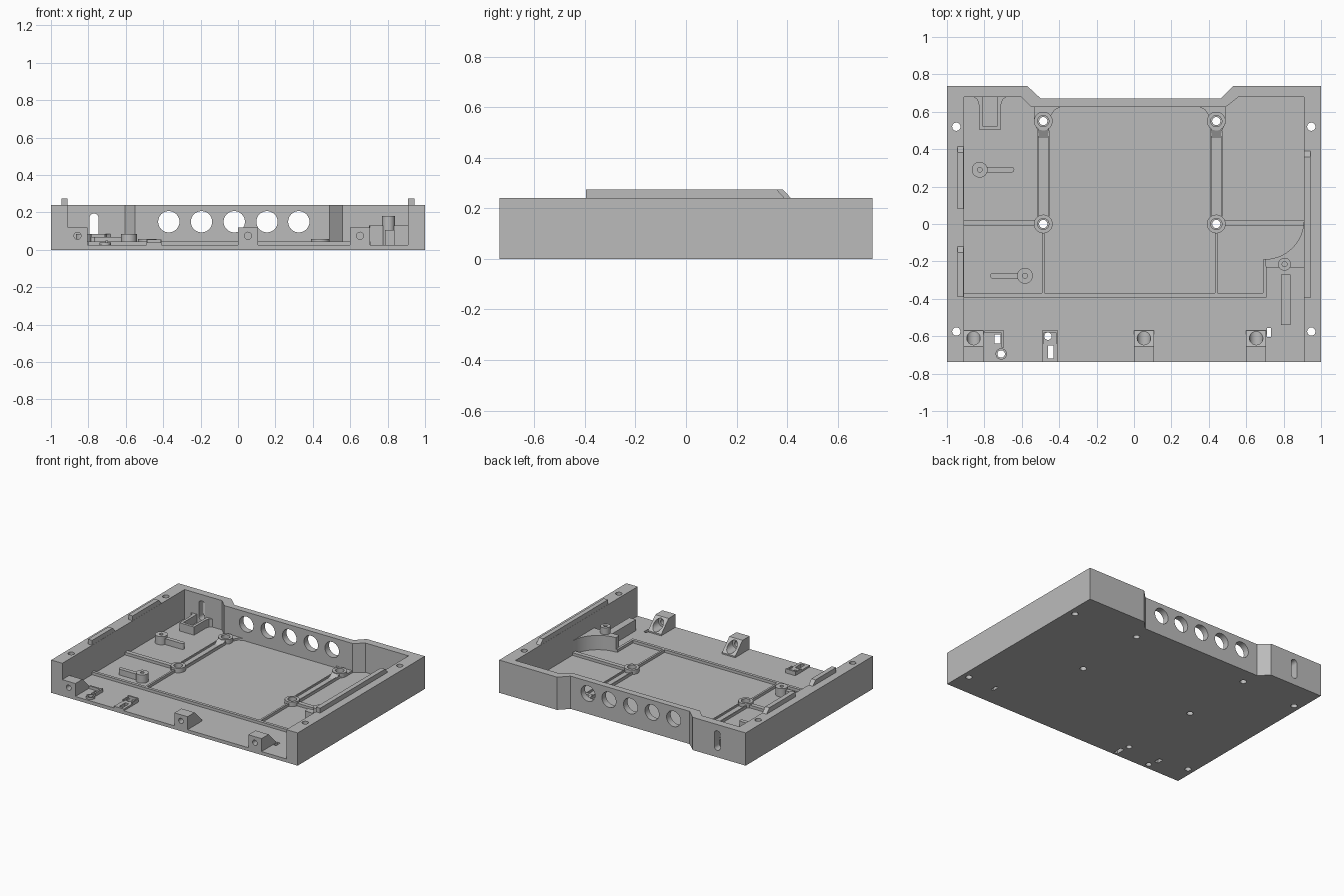
import bpy
import bmesh
import math

if "Cube" in bpy.data.objects:
    bpy.data.objects.remove(bpy.data.objects["Cube"], do_unlink=True)

grey = bpy.data.materials.new("plain grey")
grey.use_nodes = True
grey.diffuse_color = (0.5, 0.5, 0.5, 1)
grey.node_tree.nodes["Principled BSDF"].inputs["Base Color"].default_value = (0.5, 0.5, 0.5, 1)

PLACE = {"z": lambda a, b, d: (a, b, d),
         "y": lambda a, b, d: (a, d, b),
         "x": lambda a, b, d: (d, a, b)}


def prism(name, pts, lo, hi, axis="z"):
    """Extrude a flat profile along an axis."""
    bm = bmesh.new()
    ends = [[bm.verts.new(PLACE[axis](a, b, d)) for a, b in pts] for d in (lo, hi)]
    bm.faces.new(ends[0])
    bm.faces.new(ends[1])
    for i in range(len(pts)):
        j = (i + 1) % len(pts)
        bm.faces.new((ends[0][i], ends[0][j], ends[1][j], ends[1][i]))
    bmesh.ops.recalc_face_normals(bm, faces=bm.faces)
    mesh = bpy.data.meshes.new(name)
    bm.to_mesh(mesh)
    bm.free()
    mesh.materials.append(grey)
    obj = bpy.data.objects.new(name, mesh)
    bpy.context.collection.objects.link(obj)
    return obj


def box(name, x0, x1, y0, y1, z0, z1):
    return prism(name, [(x0, y0), (x1, y0), (x1, y1), (x0, y1)], z0, z1)


def arc(cx, cy, r, start=0, end=360, n=32):
    full = end - start == 360
    steps = n if full else n + 1
    angles = [math.radians(start + (end - start) * i / n) for i in range(steps)]
    return [(cx + r * math.cos(t), cy + r * math.sin(t)) for t in angles]


def rod(name, x, y, r, z0, z1):
    return prism(name, arc(x, y, r), z0, z1)


def cut(obj, cutters):
    """Subtract each cutter, then remove it."""
    bpy.context.view_layer.objects.active = obj
    for c in cutters:
        c.hide_render = True
        mod = obj.modifiers.new("cut", "BOOLEAN")
        mod.operation = "DIFFERENCE"
        mod.solver = "EXACT"
        mod.object = c
        bpy.ops.object.modifier_apply(modifier=mod.name)
        bpy.data.objects.remove(c, do_unlink=True)
    return obj


FLOOR, RIB, TOP = 0.025, 0.045, 0.24
BASE = 0.01
FRONT, BACK = -0.737, 0.737
STANDOFFS = [(x, y) for x in (-0.485, 0.44) for y in (0.0, 0.55)]

# Tray with its notched back wall and open front
tray = prism("tray", [(-1, FRONT), (1, FRONT), (1, BACK), (0.53, BACK), (0.465, 0.672),
                      (-0.5, 0.672), (-0.57, BACK), (-1, BACK)], 0, TOP)
cavity = prism("cavity", [(-0.91, -1), (0.908, -1), (0.908, 0.68), (0.56, 0.68), (0.49, 0.625),
                          (-0.55, 0.625), (-0.605, 0.68), (-0.91, 0.68)], FLOOR, 1)
cutters = [cavity]
# Back wall vents and rounded slot
for x in (-0.37, -0.195, -0.02, 0.155, 0.325):
    cutters.append(prism("vent", arc(x, 0.15, 0.057), 0.5, 0.9, "y"))
slot = arc(-0.77, 0.17, 0.024, 0, 180, 12) + arc(-0.77, 0.075, 0.024, 180, 360, 12)
cutters.append(prism("slot", slot, 0.5, 0.9, "y"))
# Corner screw holes and floor holes
for x in (-0.95, 0.948):
    for y in (-0.575, 0.52):
        cutters.append(rod("screw_hole", x, y, 0.022, -0.1, 0.5))
for x, y in STANDOFFS:
    cutters.append(rod("standoff_hole", x, y, 0.022, -0.1, 0.5))
SMALL_HOLES = [(-0.71, -0.695), (-0.46, -0.6)]
WINDOWS = [(-0.745, -0.715, -0.64, -0.59), (-0.46, -0.43, -0.72, -0.65), (0.71, 0.732, -0.605, -0.555)]


def floor_cutters():
    return ([rod("hole", x, y, 0.02, -0.1, 0.5) for x, y in SMALL_HOLES]
            + [box("window", *w, -0.1, 0.5) for w in WINDOWS])


cut(tray, cutters + floor_cutters())


# Raised lips on the side walls, sloped at the back end
def lip(name, x0, x1, y0, y1):
    prism(name, [(y0, 0.22), (y1, 0.22), (y1, TOP), (y1 - 0.032, 0.275), (y0, 0.275)], x0, x1, "x")


lip("left_front_lip", -0.945, -0.911, -0.39, -0.12)
lip("left_back_lip", -0.945, -0.911, 0.08, 0.415)
lip("right_lip", 0.909, 0.943, -0.395, 0.39)

# Standoffs with joining ribs and corner pads
for x, y in STANDOFFS:
    post = rod("standoff", x, y, 0.05, BASE, 0.058)
    cut(post, [rod("bore", x, y, 0.03, 0.03, 0.2), rod("hole", x, y, 0.022, -0.1, 0.2)])
for x, s in ((-0.485, 1), (0.44, -1)):
    for side in (-1, 1):
        e = x + side * 0.029
        box("channel_rib", e - 0.004, e + 0.004, 0.04, 0.5, BASE, RIB)
    box("channel_floor", x - 0.029, x + 0.029, 0.05, 0.47, BASE, 0.032)
    prism("channel_ramp", [(0.46, BASE), (0.505, BASE), (0.505, 0.055), (0.46, 0.032)],
          x - 0.029, x + 0.029, "x")
    pad = prism("corner_pad", [(x - s * 0.05, 0.63), (x + s * 0.1, 0.63), (x + s * 0.06, 0.61),
                               (x + s * 0.038, 0.575), (x + s * 0.03, 0.5), (x - s * 0.03, 0.5),
                               (x - s * 0.05, 0.54)], BASE, 0.04)
    cut(pad, [rod("hole", x, 0.55, 0.03, -0.1, 0.2)])
    box("front_rib", x - 0.007, x + 0.007, -0.375, -0.045, BASE, RIB)
box("long_front_rib", -0.915, 0.705, -0.392, -0.37, BASE, RIB)
box("right_step_rib", 0.69, 0.708, -0.392, -0.19, BASE, RIB)
box("left_cross_rib", -0.915, -0.53, -0.012, 0.02, BASE, RIB)
box("right_cross_rib", 0.485, 0.912, -0.012, 0.02, BASE, RIB)

# Front mounting blocks with a sloped back and screw hole
for x in (-0.911, 0.0, 0.6):
    block = prism("mounting_block", [(FRONT, BASE), (FRONT, 0.12), (-0.655, 0.12), (-0.57, 0.035),
                                     (-0.57, BASE)], x, x + 0.107, "x")
    cx = x + 0.053
    cut(block, [prism("counterbore", arc(cx, 0.075, 0.036), -0.665, -0.4, "y"),
                prism("hole", arc(cx, 0.075, 0.019), -0.9, -0.6, "y")])

# Small latches along the front edge
latch = box("latch_plate", -0.49, -0.41, FRONT, -0.57, BASE, 0.038)
cut(latch, floor_cutters())
box("latch_bar", -0.49, -0.41, -0.58, -0.567, BASE, 0.055)
for x in (-0.49, -0.418):
    box("latch_side", x, x + 0.008, -0.64, -0.57, BASE, 0.05)
box("hook_bar", -0.8, -0.7, -0.583, -0.57, BASE, 0.045)
box("hook_side", -0.708, -0.695, -0.66, -0.57, BASE, 0.05)
cut(rod("hook_ring", -0.71, -0.695, 0.03, BASE, 0.04), [rod("hole", -0.71, -0.695, 0.02, -1, 1)])


# Pegs with a straight arm
def peg(x, y, tip):
    body = rod("peg", x, y, 0.042, BASE, 0.085)
    cut(body, [rod("bore", x, y, 0.013, 0.04, 0.2)])
    a, b = sorted((x + math.copysign(0.03, tip - x), tip))
    end = arc(b - 0.015, y, 0.015, -90, 90, 8) + arc(a + 0.015, y, 0.015, 90, 270, 8)
    prism("peg_arm", end, BASE, 0.068)


peg(-0.825, 0.29, -0.64)
peg(-0.583, -0.277, -0.77)

# U-shaped bracket below the back slot
for x, s in ((-0.83, -1), (-0.71, 1)):
    prism("bracket_side", [(x, 0.505), (x - s * 0.02, 0.505), (x - s * 0.02, 0.685),
                           (x + s * 0.035, 0.685), (x + s * 0.008, 0.665), (x, 0.64)], BASE, 0.085)
box("bracket_front", -0.83, -0.71, 0.505, 0.525, BASE, 0.085)

# Curved corner block with boss and bar
curve = arc(0.7, 0.02, 0.208, 0, -90, 16)
prism("curved_block", curve + [(0.705, -0.232), (0.912, -0.232)], BASE, 0.13)
boss = rod("block_boss", 0.805, -0.215, 0.034, BASE, 0.18)
cut(boss, [rod("bore", 0.805, -0.215, 0.013, 0.1, 0.3)])
box("support_bar", 0.785, 0.838, -0.54, -0.27, BASE, 0.107)

# Smooth round walls, keep sharp edges
bpy.ops.object.select_all(action="DESELECT")
for o in bpy.context.scene.objects:
    if o.type == "MESH":
        o.select_set(True)
bpy.context.view_layer.objects.active = tray
bpy.ops.object.shade_smooth_by_angle(angle=math.radians(30))
